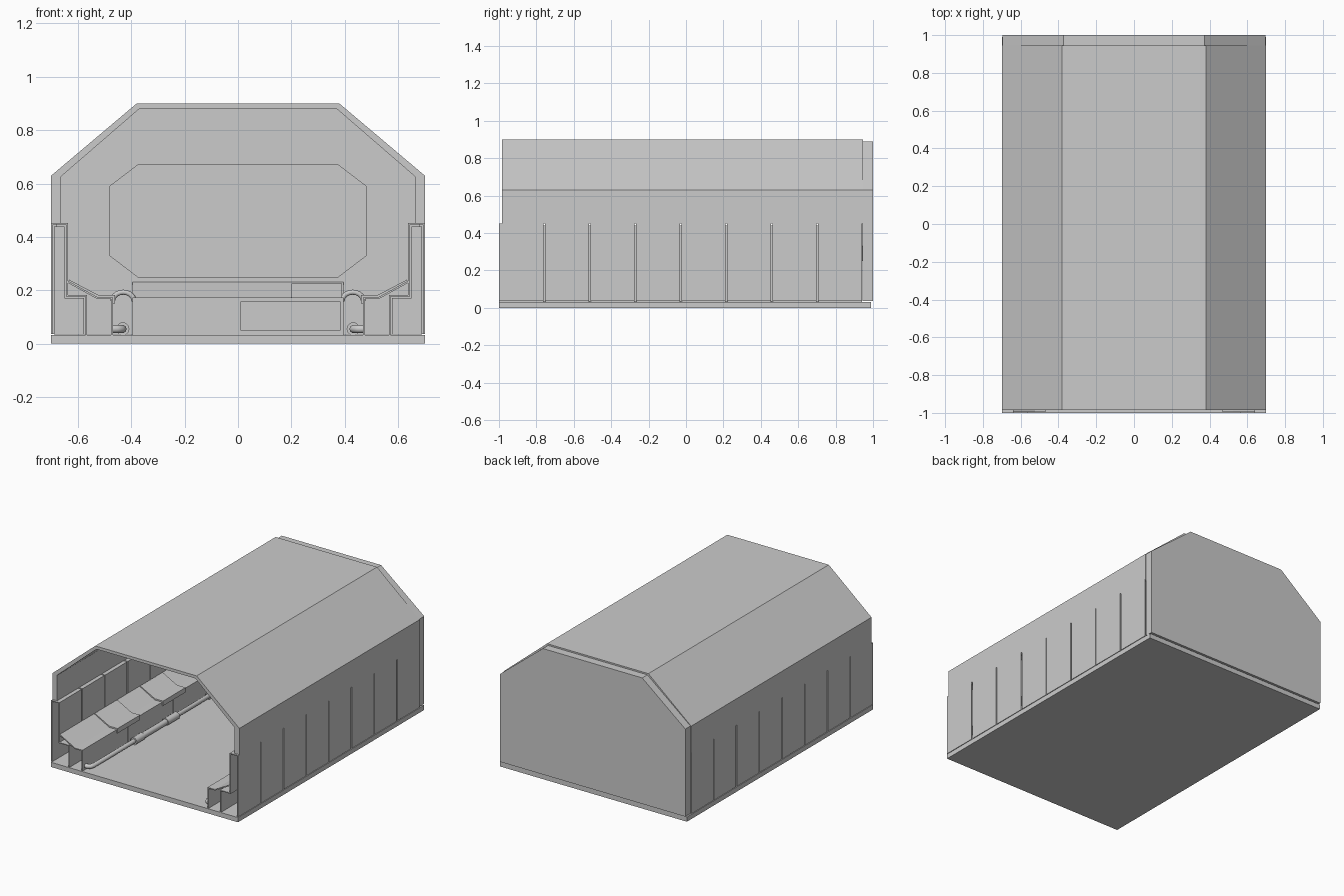
import bpy, bmesh, math
from mathutils import Vector

if "Cube" in bpy.data.objects:
    bpy.data.objects.remove(bpy.data.objects["Cube"])

PITCH = 1.945 / 8


def add_object(name, bm, mirror=False):
    bmesh.ops.recalc_face_normals(bm, faces=bm.faces)
    me = bpy.data.meshes.new(name)
    bm.to_mesh(me)
    bm.free()
    ob = bpy.data.objects.new(name, me)
    bpy.context.collection.objects.link(ob)
    if mirror:
        ob.modifiers.new("mirror", "MIRROR")
    return ob


def place(p, t, along):
    # profile is (x, z) swept along y, or (y, z) swept along x
    return (p[0], t, p[1]) if along == "y" else (t, p[0], p[1])


def prism(name, pts, t0, t1, along="y", mirror=False):
    bm = bmesh.new()
    f = bm.faces.new([bm.verts.new(place(p, t0, along)) for p in pts])
    ext = bmesh.ops.extrude_face_region(bm, geom=[f])["geom"]
    move = Vector(place((0, 0), t1 - t0, along))
    bmesh.ops.translate(bm, vec=move, verts=[v for v in ext if isinstance(v, bmesh.types.BMVert)])
    return add_object(name, bm, mirror)


def sheet(name, pts, t0, t1, thick, along="y", mirror=False):
    bm = bmesh.new()
    a = [bm.verts.new(place(p, t0, along)) for p in pts]
    b = [bm.verts.new(place(p, t1, along)) for p in pts]
    for i in range(len(pts) - 1):
        bm.faces.new((a[i], a[i + 1], b[i + 1], b[i]))
    ob = add_object(name, bm)
    s = ob.modifiers.new("thickness", "SOLIDIFY")
    s.thickness, s.offset, s.use_even_offset = thick, 0, True
    if mirror:
        ob.modifiers.new("mirror", "MIRROR")
    return ob


def box(name, x0, x1, y0, y1, z0, z1, mirror=False):
    return prism(name, [(x0, z0), (x1, z0), (x1, z1), (x0, z1)], y0, y1, mirror=mirror)


def pipe(name, pts, radius):
    cu = bpy.data.curves.new(name, "CURVE")
    cu.dimensions, cu.bevel_depth, cu.bevel_resolution, cu.use_fill_caps = "3D", radius, 3, True
    sp = cu.splines.new("POLY")
    sp.points.add(len(pts) - 1)
    for q, p in zip(sp.points, pts):
        q.co = (*p, 1)
    tmp = bpy.data.objects.new(name, cu)
    bpy.context.collection.objects.link(tmp)
    bpy.ops.object.select_all(action="DESELECT")
    bpy.context.view_layer.objects.active = tmp
    tmp.select_set(True)
    bpy.ops.object.convert(target="MESH")
    ob = bpy.context.object
    bpy.ops.object.shade_smooth_by_angle(angle=math.radians(40))
    ob.modifiers.new("mirror", "MIRROR")


def symmetric(half):
    return half + [(-x, z) for x, z in reversed(half)]


# Floor slab
box("floor", -0.70, 0.70, -1, 0.99, 0, 0.032)

# Upper walls and roof as one hollow arch
outer = symmetric([(0.70, 0.45), (0.70, 0.63), (0.38, 0.90)])
inner = symmetric([(0.665, 0.45), (0.665, 0.625), (0.37, 0.88)])
prism("roof_shell", outer + inner[::-1], -0.985, 0.945)

# Back wall with a shallow eight-sided recess on the inside
prism("back_wall", symmetric([(0.695, 0.037), (0.695, 0.63), (0.372, 0.89)]), 0.945, 1.0)
oct_out = symmetric([(0.375, 0.25), (0.48, 0.33), (0.48, 0.59), (0.375, 0.67)])
bm = bmesh.new()
wall = symmetric([(0.68, 0.035), (0.68, 0.625), (0.37, 0.885)])
rings = [[bm.verts.new((x, y, z)) for x, z in oct_out] for y in (0.925, 0.943)]
rim = [bm.verts.new((x, 0.925, z)) for x, z in wall]
edges = []
for loop in (rings[0], rim):
    edges += [bm.edges.new((loop[i], loop[i - 1])) for i in range(len(loop))]
bmesh.ops.triangle_fill(bm, edges=edges, use_beauty=True)
for i in range(8):
    bm.faces.new((rings[0][i - 1], rings[0][i], rings[1][i], rings[1][i - 1]))
bm.faces.new(rings[1])
add_object("back_wall_recess", bm)

# Hollow lower wall panels with bulkheads behind the seams
path = [(0.568, 0.032), (0.568, 0.18), (0.641, 0.18), (0.641, 0.449), (0.697, 0.449), (0.697, 0.036)]
core = [(0.578, 0.034), (0.578, 0.172), (0.65, 0.172), (0.65, 0.44), (0.69, 0.44), (0.69, 0.034)]
for i in range(8):
    y = -1 + i * PITCH
    sheet(f"wall_panel_{i}", path, y + (0.004 if i else 0), y + PITCH - 0.004, 0.006, mirror=True)
    if i:
        prism(f"wall_bulkhead_{i}", core, y - 0.008, y + 0.008, mirror=True)

# Side benches: sloped top, short ledge, upright front
slope = [(0.64, 0.233), (0.525, 0.17), (0.472, 0.17), (0.472, 0.032)]
for i in range(4):
    y = -0.995 + i * 2 * PITCH
    end = min(y + 2 * PITCH - 0.004, 0.925)
    sheet(f"side_bench_{i}", slope, y, end, 0.007, mirror=True)
    # Raised cover plate across each seam
    if i:
        cover = [(0.635, 0.236), (0.525, 0.178), (0.466, 0.178), (0.466, 0.15)]
        sheet(f"bench_cover_{i}", cover, y - 0.12, y + 0.12, 0.009, mirror=True)

# Back bench along the rear wall
back = [(0.925, 0.228), (0.82, 0.17), (0.765, 0.17), (0.765, 0.032)]
sheet("back_bench", back, -0.395, 0.395, 0.007, along="x")
box("back_bench_block", 0.2, 0.39, 0.80, 0.925, 0.17, 0.225)
box("back_bench_panel", 0.01, 0.385, 0.755, 0.765, 0.05, 0.158)
box("back_bench_end", 0.385, 0.395, 0.77, 0.925, 0.032, 0.17, mirror=True)

# Floor pipes with elbows into the bench and stepped couplings
X, Z = 0.432, 0.055
bend = [(0.475, 0), (0.455, 0), (0.44, 0.008), (X, 0.025)]
run = [(x, -0.96 + d, Z) for x, d in bend] + [(x, 0.72 - d, Z) for x, d in reversed(bend)]
pipe("floor_pipe", run, 0.015)
for n, (y0, y1, r) in enumerate([(-0.48, -0.06, 0.02), (-0.5, -0.41, 0.025), (-0.16, -0.04, 0.025),
                                 (0.30, 0.38, 0.023)]):
    pipe(f"pipe_coupling_{n}", [(X, y0, Z), (X, y1, Z)], r)

# Arched hoses joining side and back benches
for n in range(2):
    arc = [(0.43 + 0.04 * math.cos(math.pi * k / 10), 0.82 + n * 0.05, 0.16 + 0.033 * math.sin(math.pi * k / 10))
           for k in range(11)]
    pipe(f"corner_hose_{n}", arc, 0.01)
